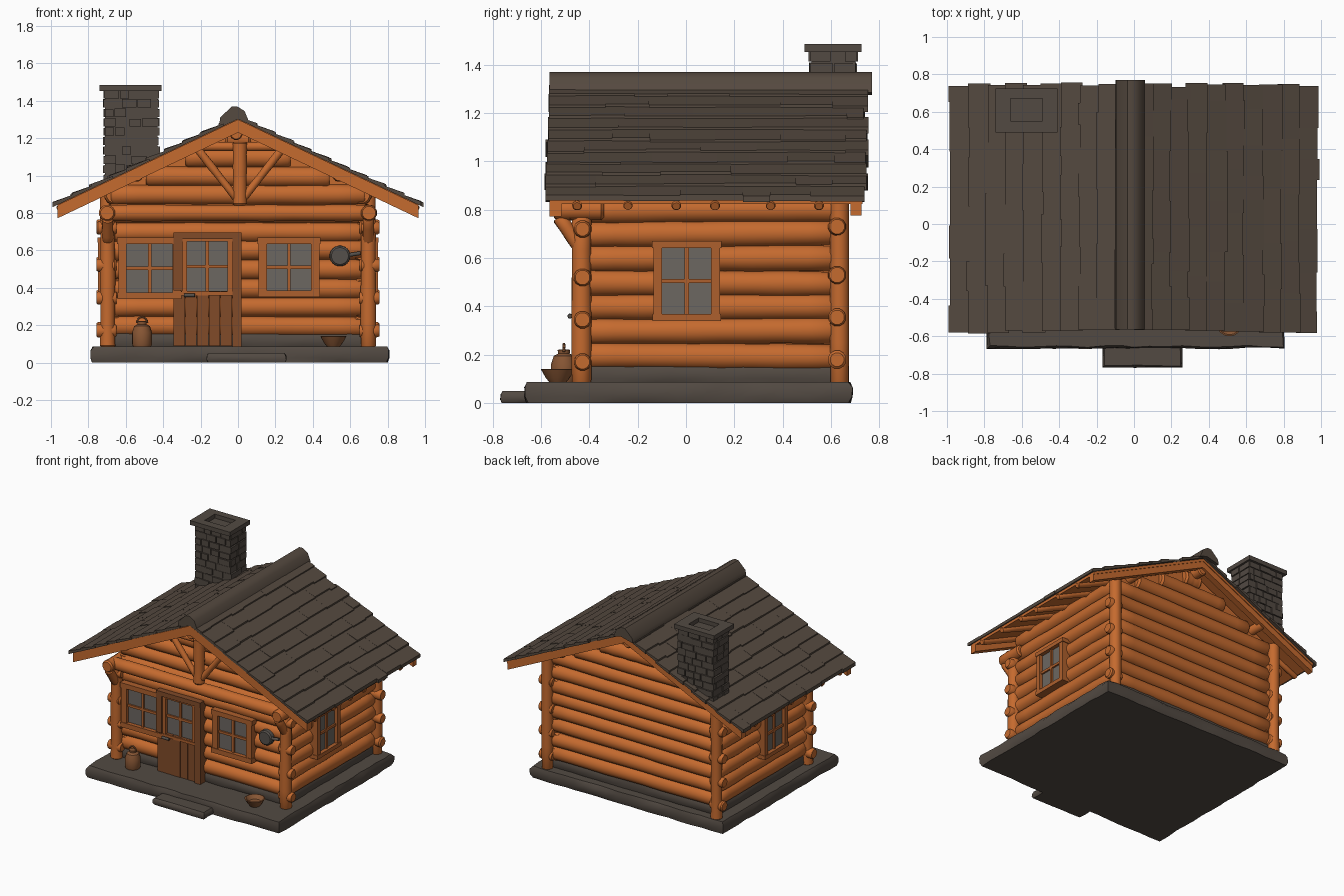
import bpy, bmesh, math, random
from mathutils import Vector

if "Cube" in bpy.data.objects:
    bpy.data.objects.remove(bpy.data.objects["Cube"])

random.seed(4)
R = random.uniform


def material(name, rgb):
    m = bpy.data.materials.new(name)
    m.diffuse_color = (*rgb, 1)
    m.use_nodes = True
    m.node_tree.nodes["Principled BSDF"].inputs["Base Color"].default_value = m.diffuse_color
    return m


WOOD = material("orange_wood", (0.56, 0.145, 0.028))
FRAME = material("frame_wood", (0.42, 0.115, 0.026))
DOOR = material("weathered_door", (0.22, 0.07, 0.022))
ROOF = material("roof_brown", (0.09, 0.067, 0.05))
STONE = material("stone_grey", (0.085, 0.068, 0.055))
GLASS = material("window_grey", (0.15, 0.135, 0.12))
IRON = material("iron_grey", (0.09, 0.08, 0.07))
CLAY = material("clay_brown", (0.25, 0.095, 0.035))


class Part:
    """Collects simple solids into one object."""
    def __init__(self, name, mat):
        self.name, self.mat, self.bm = name, mat, bmesh.new()

    def loft(self, rings):
        vs = [[self.bm.verts.new(p) for p in r] for r in rings]
        n = len(vs[0])
        for a, b in zip(vs, vs[1:]):
            for i in range(n):
                self.bm.faces.new((a[i], a[(i + 1) % n], b[(i + 1) % n], b[i]))
        self.bm.faces.new(vs[0][::-1])
        self.bm.faces.new(vs[-1])
        return self

    def prism(self, xz, y0, y1):
        return self.loft([[(x, y, z) for x, z in xz] for y in (y0, y1)])

    def box(self, a, b):
        return self.prism([(a[0], a[2]), (b[0], a[2]), (b[0], b[2]), (a[0], b[2])], a[1], b[1])

    def log(self, p, q, r, segs=5, wob=0.06, n=12):
        p, q = Vector(p), Vector(q)
        d = (q - p).normalized()
        u = d.orthogonal().normalized()
        v = d.cross(u)
        L = (q - p).length
        e = min(0.25 * r, 0.2 * L) / L
        ts = [0, e] + [i / segs for i in range(1, segs)] + [1 - e, 1]
        rings = []
        for k, t in enumerate(ts):
            rr = r * (1 + R(-wob, wob)) * (0.82 if k in (0, len(ts) - 1) else 1)
            rings.append([p + d * (L * t) + (u * math.cos(a) + v * math.sin(a)) * rr
                          for a in (2 * math.pi * i / n for i in range(n))])
        return self.loft(rings)

    def lathe(self, x, y, prof, n=16):
        return self.loft([[(x + r * math.cos(2 * math.pi * i / n), y + r * math.sin(2 * math.pi * i / n), z)
                           for i in range(n)] for r, z in prof])

    def slab(self, x0, x1, y0, y1, z0, z1, j=0.012, step=0.09):
        # rough-edged stone slab
        pts = []
        c = [(x0, y0), (x1, y0), (x1, y1), (x0, y1)]
        for (ax, ay), (bx, by) in zip(c, c[1:] + c[:1]):
            k = max(2, round(math.hypot(bx - ax, by - ay) / step))
            pts += [(ax + (bx - ax) * i / k, ay + (by - ay) * i / k) for i in range(k)]
        cx, cy = (x0 + x1) / 2, (y0 + y1) / 2
        rings = []
        for t, ins in ((0, 0.008), (0.3, 0), (0.75, 0), (1, 0.01)):
            ring = []
            for x, y in pts:
                f = ins + R(0, j)
                ring.append((x - math.copysign(f, x - cx), y - math.copysign(f, y - cy), z0 + (z1 - z0) * t))
            rings.append(ring)
        return self.loft(rings)

    def finish(self, smooth=40):
        bmesh.ops.recalc_face_normals(self.bm, faces=self.bm.faces)
        for f in self.bm.faces:
            f.smooth = True
        me = bpy.data.meshes.new(self.name)
        self.bm.to_mesh(me)
        self.bm.free()
        me.materials.append(self.mat)
        me.set_sharp_from_angle(angle=math.radians(smooth))
        bpy.context.collection.objects.link(bpy.data.objects.new(self.name, me))


def roof_z(x):
    return 1.315 - 0.475 * abs(x)


# Stone base, step and foundation
Part("stone_base", STONE).slab(-0.79, 0.81, -0.67, 0.69, 0, 0.087).finish()
Part("front_step", STONE).slab(-0.17, 0.26, -0.77, -0.62, 0, 0.05, 0.006).finish()
Part("foundation", STONE).slab(-0.7, 0.7, -0.42, 0.62, 0.08, 0.155, 0.008).finish()

# Solid core behind the logs
Part("wall_core", WOOD).prism([(-0.66, 0.1), (0.66, 0.1), (0.66, 0.95), (0, 1.265), (-0.66, 0.95)],
                              -0.385, 0.595).finish()

# Log walls; the gable logs shorten with the roof
ends, sides = Part("end_wall_logs", WOOD), Part("side_wall_logs", WOOD)
for i in range(11):
    z = 0.197 + 0.1 * i
    half = min(0.68, (1.3 - z - 0.07) / 0.475)
    for y in (-0.375, 0.585):
        if half > 0.05:
            ends.log((-half, y, z), (half, y, z + R(-0.008, 0.008)), 0.055, 9, 0.04)
    if i < 8:
        for s in (-1, 1):
            sides.log((s * 0.66, -0.41, z), (s * 0.66, 0.62, z + R(-0.008, 0.008)), 0.055, 9, 0.04)
ends.finish()
sides.finish()

# Corner posts, protruding log ends, header beam and brackets
posts, knobs, beam = Part("corner_posts", WOOD), Part("log_ends", WOOD), Part("header_beam", WOOD)
for s in (-1, 1):
    posts.log((s * 0.697, -0.432, 0.08), (s * 0.697, -0.432, 0.77), 0.041)
    posts.log((s * 0.697, 0.635, 0.08), (s * 0.697, 0.635, 0.93), 0.039)
    for z in (0.17, 0.345, 0.52, 0.72):
        knobs.log((s * 0.65, -0.428, z), (s * 0.757, -0.428, z), 0.037, 3)
        knobs.log((s * 0.65, 0.625, z + 0.01), (s * 0.757, 0.625, z + 0.01), 0.037, 3)
    beam.log((s * 0.7, -0.545, 0.8), (s * 0.7, -0.34, 0.8), 0.042, 3)
    beam.log((s * 0.697, -0.525, 0.77), (s * 0.697, -0.435, 0.64), 0.03, 3)
beam.log((-0.715, -0.465, 0.8), (0.73, -0.465, 0.8), 0.045, 10, 0.04)
for p in (posts, knobs, beam):
    p.finish()

# Gable truss
truss = Part("gable_truss", WOOD)
truss.log((0.01, -0.47, 0.84), (0.01, -0.47, 1.18), 0.038)
for s in (-1, 1):
    truss.log((0.01 + s * 0.02, -0.47, 0.88), (0.01 + s * 0.24, -0.47, 1.16), 0.021)
truss.log((-0.26, -0.46, 1.155), (0.27, -0.46, 1.155), 0.024)
truss.finish()

# Purlins and rafter tails under the roof
under = Part("purlins_and_rafters", WOOD)
under.log((-0.01, -0.55, 1.225), (-0.01, 0.71, 1.225), 0.035)
for s in (-1, 1):
    under.log((s * 0.54, -0.56, 1.0), (s * 0.54, 0.71, 1.0), 0.033)
    for y in (-0.45, -0.24, -0.04, 0.12, 0.35, 0.55):
        under.log((s * 0.6, y, roof_z(0.6) - 0.05), (s * 0.965, y, roof_z(0.965) - 0.042), 0.02, 3)
under.finish()

# Roof: wooden deck, barge boards, overlapping shingle rows, ridge cap
deck, barge, shingles = Part("roof_deck", WOOD), Part("barge_boards", WOOD), Part("roof_shingles", ROOF)


def slope(part, s, x0, x1, top0, top1, bot, y0, y1):
    part.prism([(s * x0, roof_z(x0) + top0), (s * x1, roof_z(x1) + top1),
                (s * x1, roof_z(x1) + bot), (s * x0, roof_z(x0) + bot)], y0, y1)


for s in (-1, 1):
    slope(deck, s, 0, 0.965, -0.01, -0.01, -0.033, -0.55, 0.73)
    slope(barge, s, 0, 0.965, -0.015, -0.015, -0.085, -0.565, -0.515)
    slope(barge, s, 0, 0.965, -0.015, -0.015, -0.08, 0.68, 0.725)
    rows = 10
    for i in range(rows):
        y, end = -0.562 - 0.025 * i / rows + R(-0.008, 0.008), 0.745 + R(-0.012, 0.012)
        while y < end - 0.01:
            y1 = y + R(0.1, 0.3)
            if y1 > end - 0.06:
                y1 = end
            x1 = 0.985 * (i + 1) / rows + R(-0.008, 0.008)
            slope(shingles, s, 0.985 * i / rows - (0.02 if i else 0), x1, 0,
                  R(0.009, 0.015), -0.013, y, y1)
            y = y1
for p in (deck, barge, shingles):
    p.finish(30)
Part("ridge_cap", ROOF).prism([(-0.1, 1.275), (-0.095, 1.31), (-0.035, 1.368), (-0.005, 1.37),
                               (0.035, 1.345), (0.06, 1.285), (0, 1.3)], -0.565, 0.77).finish()

# Stone chimney with rough courses and a hollow cap
chim = Part("chimney", STONE)
chim.prism([(-0.71, 0.965), (-0.43, 1.098), (-0.43, 1.455), (-0.71, 1.455)], 0.52, 0.7)
for k in range(10):
    z = 0.96 + 0.05 * k
    for axis, lo, hi in (("x", -0.715, -0.425), ("y", 0.515, 0.705)):
        for side in (0, 1):
            a = lo
            while a < hi - 0.01:
                b = a + R(0.05, 0.1)
                b = hi if b > hi - 0.035 else b
                o, g = R(0.002, 0.013), 0.003
                z0, z1 = z + g, z + 0.05 - g + R(-0.004, 0.003)
                if axis == "x":
                    y = (0.52 - o, 0.53) if side == 0 else (0.69, 0.7 + o)
                    if z0 > roof_z(a) - 0.02:
                        chim.box((a + g, y[0], z0), (b - g, y[1], z1))
                else:
                    x = (-0.71 - o, -0.7) if side == 0 else (-0.44, -0.43 + o)
                    if z0 > roof_z(x[0]) - 0.04:
                        chim.box((x[0], a + g, z0), (x[1], b - g, z1))
                a = b
chim.finish(30)
cap = Part("chimney_cap", STONE)
cap.box((-0.74, 0.49, 1.453), (-0.41, 0.55, 1.485)).box((-0.74, 0.67, 1.453), (-0.41, 0.725, 1.485))
cap.box((-0.74, 0.55, 1.453), (-0.66, 0.67, 1.485)).box((-0.49, 0.55, 1.453), (-0.41, 0.67, 1.485))
cap.finish()

# Windows: u runs along the wall, d is the distance out from the centre
frames, glass = Part("window_frames", FRAME), Part("window_glass", GLASS)
front = lambda u, d, z: (u, -d, z)
right = lambda u, d, z: (d, u, z)
left = lambda u, d, z: (-d, u, z)


def window(to, d, u0, u1, z0, z1, w=0.045, part=frames):
    def bar(p, a, b, c, e, lo, hi):
        p.box(to(a, d + lo, c), to(b, d + hi, e))
    bar(part, u0, u0 + w, z0, z1, -0.03, 0.033)
    bar(part, u1 - w, u1, z0, z1, -0.03, 0.033)
    bar(part, u0 - 0.006, u1 + 0.006, z1 - w * 0.8, z1, -0.03, 0.037)
    bar(part, u0 - 0.004, u1 + 0.004, z0, z0 + w * 0.8, -0.03, 0.037)
    um, zm = (u0 + u1) / 2, (z0 + z1) / 2
    bar(part, um - 0.009, um + 0.009, z0, z1, 0, 0.02)
    bar(part, u0, u1, zm - 0.009, zm + 0.009, 0, 0.02)
    bar(glass, u0 + 0.01, u1 - 0.01, z0 + 0.01, z1 - 0.01, 0.002, 0.008)


window(front, 0.43, -0.64, -0.305, 0.34, 0.67)
window(front, 0.43, 0.11, 0.435, 0.35, 0.67)
window(right, 0.715, -0.135, 0.14, 0.34, 0.67, 0.036)
window(left, 0.715, -0.135, 0.14, 0.34, 0.67, 0.036)
window(front, 0.428, -0.3, -0.03, 0.36, 0.668, 0.026)
frames.finish()
glass.finish()

# Door: casing, lower planks, handle
casing = Part("door_casing", DOOR)
casing.box((-0.03, -0.472, 0.085), (0.02, -0.4, 0.69)).box((-0.345, -0.472, 0.385), (-0.298, -0.4, 0.69))
casing.box((-0.345, -0.474, 0.66), (0.02, -0.4, 0.695)).finish()
planks = Part("door_planks", DOOR)
for i in range(5):
    x = -0.345 + 0.063 * i
    planks.box((x, -0.455 - R(0, 0.005), 0.088), (x + 0.061, -0.4, 0.382))
planks.finish()
Part("door_handle", IRON).log((-0.29, -0.48, 0.36), (-0.23, -0.48, 0.36), 0.01, 2).finish()

# Pan on the wall, jug and bowl on the porch
pan = Part("hanging_pan", IRON)
pan.log((0.545, -0.42, 0.57), (0.545, -0.465, 0.57), 0.055, 2, 0.01, 20)
pan.log((0.59, -0.45, 0.575), (0.655, -0.45, 0.585), 0.011, 2).finish()
jug = Part("jug", CLAY).lathe(-0.513, -0.505, [(0.046, 0.08), (0.054, 0.1), (0.054, 0.16), (0.042, 0.195),
                                               (0.024, 0.205), (0.026, 0.22), (0.018, 0.222)])
arc = [(-0.513 + 0.028 * math.cos(a), -0.505, 0.212 + 0.032 * math.sin(a))
       for a in (math.pi * i / 6 for i in range(7))]
for p, q in zip(arc, arc[1:]):
    jug.log(p, q, 0.006, 2, 0.02, 8)
jug.finish()
Part("bowl", CLAY).lathe(0.51, -0.53, [(0.03, 0.08), (0.05, 0.105), (0.07, 0.14), (0.062, 0.142),
                                       (0.04, 0.115)]).finish()
